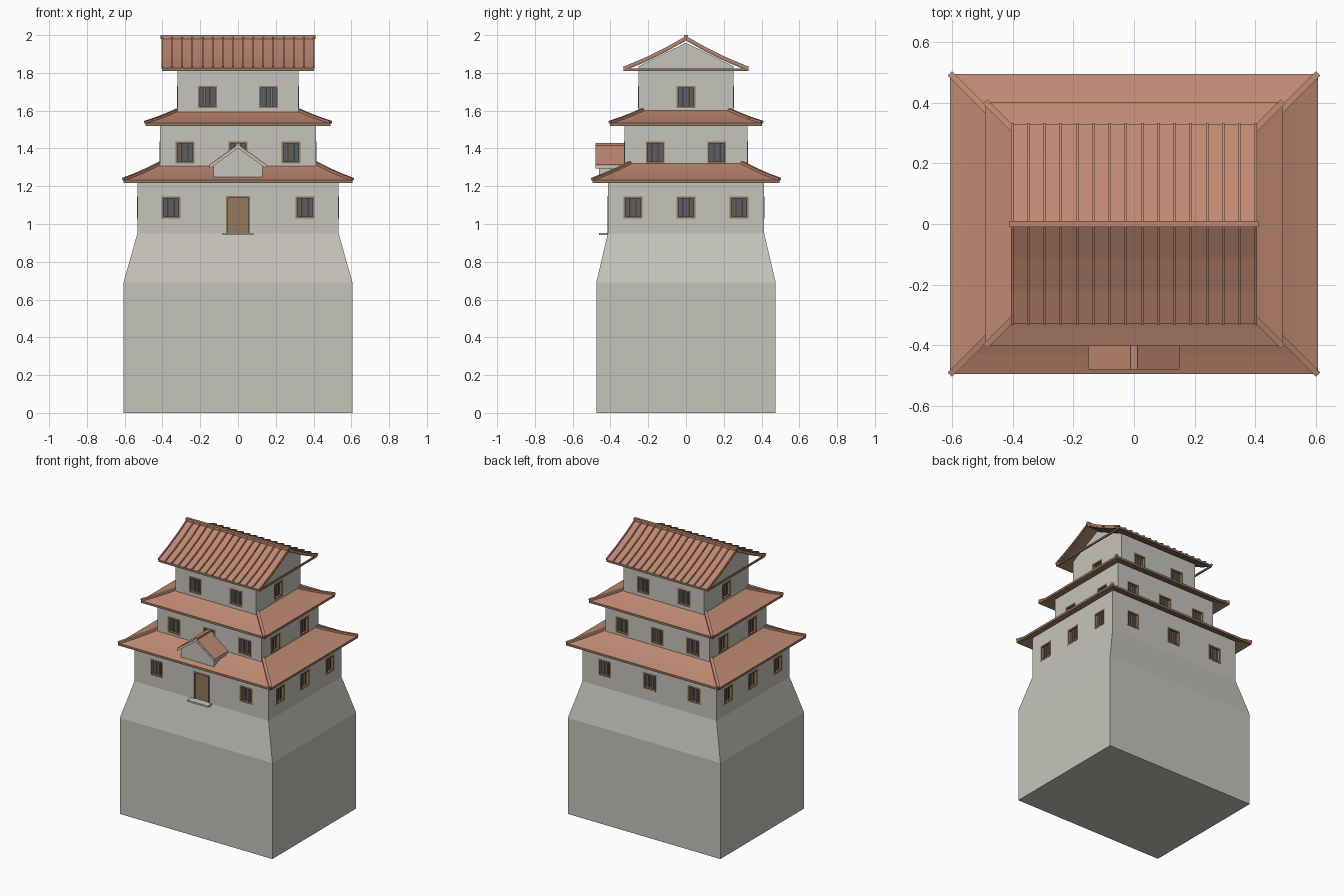
import bpy, bmesh, math
from mathutils import Matrix, Vector

if "Cube" in bpy.data.objects:
    bpy.data.objects.remove(bpy.data.objects["Cube"])


def material(name, rgb):
    m = bpy.data.materials.new(name)
    m.diffuse_color = (*rgb, 1)
    m.use_nodes = True
    m.node_tree.nodes["Principled BSDF"].inputs["Base Color"].default_value = m.diffuse_color
    return m


PLASTER = material("pale plaster", (0.56, 0.55, 0.50))
TILE = material("terracotta tile", (0.52, 0.25, 0.17))
WOOD = material("brown wood", (0.30, 0.19, 0.11))
PANE = material("dark pane", (0.10, 0.115, 0.135))


def finish(bm, name, *mats):
    bmesh.ops.recalc_face_normals(bm, faces=bm.faces)
    me = bpy.data.meshes.new(name)
    bm.to_mesh(me)
    bm.free()
    for m in mats:
        me.materials.append(m)
    ob = bpy.data.objects.new(name, me)
    bpy.context.collection.objects.link(ob)
    return ob


def box(bm, centre, size, frame=Matrix()):
    mat = frame @ Matrix.Translation(centre) @ Matrix.Diagonal((*size, 1))
    bmesh.ops.create_cube(bm, size=1, matrix=mat)


def bar(bm, p, q, w, h):
    """Box running from p to q, w wide and h tall."""
    p, q = Vector(p), Vector(q)
    d = (q - p).normalized()
    side = d.cross(Vector((0, 0, 1))).normalized()
    rot = Matrix((side, d, side.cross(d))).transposed().to_4x4()
    box(bm, (0, 0, 0), (w, (q - p).length, h), Matrix.Translation((p + q) / 2) @ rot)


def prism(bm, outline, axis, a, b):
    """Extrude a 2D outline along x (axis 0) or y (axis 1) from a to b."""
    def at(t, u, z):
        return (t, u, z) if axis == 0 else (u, t, z)
    ends = [[bm.verts.new(at(t, *p)) for p in outline] for t in (a, b)]
    n = len(outline)
    faces = [bm.faces.new(e) for e in ends]
    for i in range(n):
        j = (i + 1) % n
        faces.append(bm.faces.new((ends[0][i], ends[0][j], ends[1][j], ends[1][i])))
    return faces


def rise(t):
    return 0.78 * t + 0.22 * t * t


# Stone base: straight block with a tapered top
bm = bmesh.new()
rings = [[bm.verts.new((sx * x, sy * y, z)) for sx, sy in ((-1, -1), (1, -1), (1, 1), (-1, 1))]
         for x, y, z in ((0.606, 0.475, 0), (0.606, 0.475, 0.69), (0.533, 0.414, 0.95))]
for lo, hi in zip(rings, rings[1:]):
    for i in range(4):
        j = (i + 1) % 4
        bm.faces.new((lo[i], lo[j], hi[j], hi[i]))
bm.faces.new(rings[0])
bm.faces.new(rings[-1])
finish(bm, "stone_base", PLASTER)

# Storeys with recessed windows; the openings are cut out of the walls
DEPTH, WW, WH = 0.025, 0.10, 0.115
frames, panes = bmesh.new(), bmesh.new()


def storey(name, hx, hy, outline, wz, front, back, side, door=False):
    bm = bmesh.new()
    prism(bm, outline, 0, -hx, hx)
    wall = finish(bm, name, PLASTER)
    cut = bmesh.new()
    for k, (us, dist) in enumerate(((front, hy), (side, hx), (back, hy), (side, hx))):
        for u in us:
            f = Matrix.Rotation(k * math.pi / 2, 4, 'Z') @ Matrix.Translation((u, -dist, wz))
            box(cut, (0, 0, 0), (WW, 2 * DEPTH, WH), f)
            box(panes, (0, DEPTH - 0.003, 0), (WW, 0.006, WH), f)
            for s in (-1, 1):
                box(frames, (s * (WW / 2 - 0.005), 0.011, 0), (0.01, 0.026, WH), f)
                box(frames, (0, 0.011, s * (WH / 2 - 0.005)), (WW, 0.026, 0.01), f)
                box(frames, (s * 0.015, 0.014, 0), (0.009, 0.01, WH), f)
    if door:
        box(cut, (0, -hy, 1.05), (0.125, 2 * DEPTH, 0.195))
    cutter = finish(cut, "opening_cutter")
    cutter.hide_render = True
    mod = wall.modifiers.new("openings", 'BOOLEAN')
    mod.operation, mod.solver, mod.object = 'DIFFERENCE', 'EXACT', cutter
    bpy.context.view_layer.objects.active = wall
    bpy.ops.object.modifier_apply(modifier=mod.name)
    bpy.data.objects.remove(cutter)


def rect(hy, z0, z1):
    return [(-hy, z0), (hy, z0), (hy, z1), (-hy, z1)]


storey("lower_storey", 0.533, 0.414, rect(0.414, 0.95, 1.25), 1.087,
       (-0.355, 0.355), (-0.355, 0, 0.355), (-0.28, 0, 0.28), door=True)
storey("middle_storey", 0.413, 0.325, rect(0.325, 1.24, 1.55), 1.378,
       (-0.28, 0, 0.28), (-0.28, 0, 0.28), (-0.163, 0.163))
storey("upper_storey", 0.32, 0.252,
       [(-0.252, 1.54), (0.252, 1.54), (0.252, 1.835), (0, 1.96), (-0.252, 1.835)], 1.672,
       (-0.162, 0.162), (-0.162, 0.162), (0,))
finish(frames, "window_frames", WOOD)
finish(panes, "window_panes", PANE)

# Door and doorstep
bm = bmesh.new()
box(bm, (0, -0.400, 1.05), (0.125, 0.016, 0.195))
for s in (-1, 1):
    box(bm, (s * 0.0575, -0.405, 1.05), (0.01, 0.022, 0.195))
box(bm, (0, -0.405, 1.1425), (0.125, 0.022, 0.01))
finish(bm, "door", WOOD)
bm = bmesh.new()
box(bm, (0, -0.43, 0.947), (0.165, 0.06, 0.012))
finish(bm, "doorstep", PLASTER)


# Skirt roofs: mitred rings of tile over a wooden underside
def skirt_roof(name, hx, hy, z, run, height, steps=3):
    bm, caps = bmesh.new(), bmesh.new()
    path = [(run * i / steps, z + height * rise(i / steps)) for i in range(steps + 1)]
    loop = path + [(d, h - 0.016) for d, h in reversed(path)]
    signs = ((-1, -1), (1, -1), (1, 1), (-1, 1))
    rings = [[bm.verts.new((sx * (hx - d), sy * (hy - d), h)) for sx, sy in signs] for d, h in loop]
    for k, lo in enumerate(rings):
        hi = rings[(k + 1) % len(rings)]
        for i in range(4):
            j = (i + 1) % 4
            bm.faces.new((lo[i], lo[j], hi[j], hi[i])).material_index = 0 if k < steps else 1
    finish(bm, name, TILE, WOOD)
    for sx, sy in signs:
        for (d, h), (e, g) in zip(path, path[1:]):
            bar(caps, (sx * (hx - d), sy * (hy - d), h + 0.003),
                (sx * (hx - e), sy * (hy - e), g + 0.003), 0.02, 0.014)
    finish(caps, name + "_hip_caps", TILE)


skirt_roof("lower_roof", 0.606, 0.495, 1.234, 0.198, 0.088)
skirt_roof("middle_roof", 0.490, 0.402, 1.536, 0.172, 0.066)

# Main gable roof with a gently sagging slope
HX, HY, EAVE, TOP, STEPS = 0.402, 0.33, 1.825, 1.986, 3
slope = [(HY * (1 - i / STEPS), EAVE + (TOP - EAVE) * rise(i / STEPS)) for i in range(STEPS + 1)]
over = [(-y, z) for y, z in slope] + slope[-2::-1]
bm = bmesh.new()
for f in prism(bm, over + [(y, z - 0.015) for y, z in reversed(over)], 0, -HX, HX):
    f.normal_update()
    c = f.calc_center_median()
    top = EAVE + (TOP - EAVE) * rise(1 - abs(c.y) / HY)
    f.material_index = 0 if abs(c.x) < 0.1 and c.z > top - 0.004 and abs(c.y) < HY - 0.01 else 1
finish(bm, "main_roof", TILE, WOOD)

# Raised tile ribs, ridge cap, and tie beams across the gable ends
bm = bmesh.new()
for i in range(16):
    x = -HX + 2 * HX * i / 15
    for s in (-1, 1):
        for (y, z), (v, w) in zip(slope, slope[1:]):
            bar(bm, (x, s * y, z + 0.002), (x, s * v, w + 0.002), 0.008, 0.012)
finish(bm, "roof_ribs", TILE)
bm = bmesh.new()
box(bm, (0, 0, 1.99), (0.82, 0.02, 0.02))
finish(bm, "ridge_cap", TILE)
bm = bmesh.new()
for s in (-1, 1):
    box(bm, (s * 0.397, 0, 1.816), (0.01, 0.65, 0.012))
finish(bm, "gable_tie_beams", WOOD)

# Small front dormer: plaster body and bargeboards, tile top, ridge strip
bm = bmesh.new()
prism(bm, [(-0.13, 1.248), (0.13, 1.248), (0.13, 1.312), (0, 1.405), (-0.13, 1.312)], 1, -0.46, -0.31)
finish(bm, "dormer_body", PLASTER)


def chevron(name, z0, z1, thick, y0, mat):
    bm = bmesh.new()
    prism(bm, [(-0.15, z0), (0, z1), (0.15, z0), (0.15, z0 - thick),
               (0, z1 - thick), (-0.15, z0 - thick)], 1, y0, -0.31)
    finish(bm, name, mat)


chevron("dormer_bargeboards", 1.309, 1.417, 0.016, -0.48, PLASTER)
chevron("dormer_tiles", 1.315, 1.423, 0.006, -0.479, TILE)
bm = bmesh.new()
box(bm, (0, -0.395, 1.423), (0.024, 0.168, 0.014))
finish(bm, "dormer_ridge", TILE)
